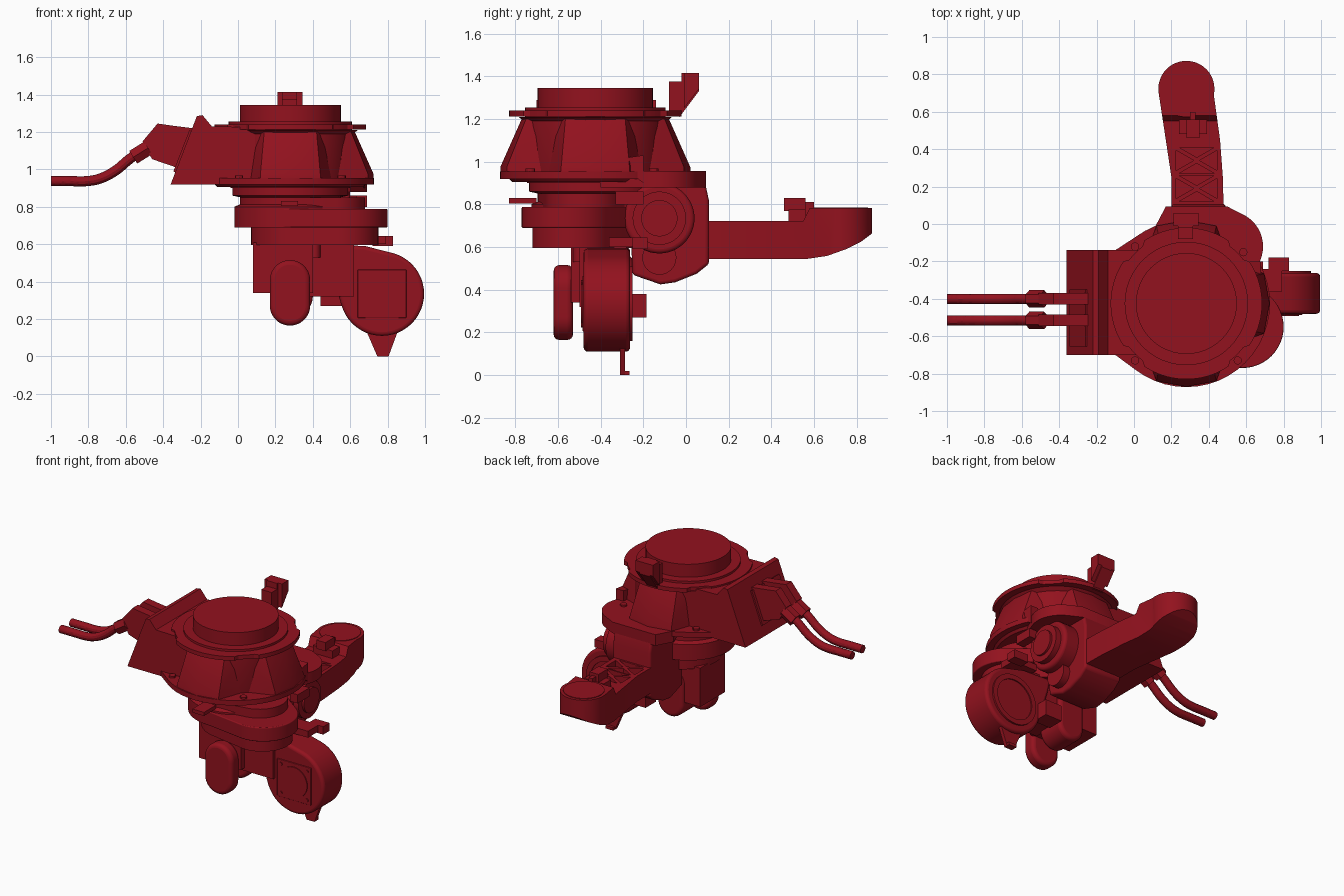
import bpy, bmesh
from math import sin, cos, pi, radians
from mathutils import Vector, Matrix
from mathutils.geometry import convex_hull_2d

if "Cube" in bpy.data.objects:
    bpy.data.objects.remove(bpy.data.objects["Cube"])

RED = bpy.data.materials.new("dark_red")
RED.diffuse_color = (0.29, 0.006, 0.013, 1)
RED.use_nodes = True
RED.node_tree.nodes["Principled BSDF"].inputs["Base Color"].default_value = RED.diffuse_color
CX, CY = 0.28, -0.425          # turret axis


def finish(name, bm, bevel=0):
    bmesh.ops.recalc_face_normals(bm, faces=bm.faces)
    me = bpy.data.meshes.new(name)
    bm.to_mesh(me)
    bm.free()
    ob = bpy.data.objects.new(name, me)
    bpy.context.collection.objects.link(ob)
    me.materials.append(RED)
    if bevel:
        m = ob.modifiers.new("bevel", 'BEVEL')
        m.width, m.segments, m.limit_method = bevel, 4, 'ANGLE'
        m.angle_limit = radians(40)
    return ob


def prism(name, pts, axis, a, b, bevel=0):
    """Extrude a 2D outline from a to b along the axis."""
    place = {'x': lambda u, v, w: (w, u, v), 'y': lambda u, v, w: (u, w, v),
             'z': lambda u, v, w: (u, v, w)}[axis]
    bm = bmesh.new()
    lo = [bm.verts.new(place(*p, a)) for p in pts]
    hi = [bm.verts.new(place(*p, b)) for p in pts]
    bm.faces.new(lo)
    bm.faces.new(hi)
    for i in range(len(pts)):
        j = (i + 1) % len(pts)
        bm.faces.new((lo[i], lo[j], hi[j], hi[i]))
    return finish(name, bm, bevel)


def box(name, x, y, z, bevel=0):
    return prism(name, [(x[0], y[0]), (x[1], y[0]), (x[1], y[1]), (x[0], y[1])], 'z', *z, bevel)


def circle(u, v, r, n=48):
    return [(u + r * cos(2 * pi * i / n), v + r * sin(2 * pi * i / n)) for i in range(n)]


def hull(*pts):
    flat = [Vector(p) for p in pts]
    return [tuple(flat[i]) for i in convex_hull_2d(flat)]


def pill(x, lo, hi, r):
    return hull(*circle(x, lo + r, r), *circle(x, hi - r, r))


def lathe(name, prof, x, y):
    bm = bmesh.new()
    n = 48
    rings = [[bm.verts.new((px, py, z)) for px, py in circle(x, y, r, n)] for r, z in prof]
    for a, b in zip(rings, rings[1:]):
        for i in range(n):
            bm.faces.new((a[i], a[(i + 1) % n], b[(i + 1) % n], b[i]))
    bm.faces.new(rings[0])
    bm.faces.new(rings[-1])
    return finish(name, bm)


def tube(name, pts, r, res=4):
    cu = bpy.data.curves.new(name, 'CURVE')
    cu.dimensions, cu.bevel_depth, cu.bevel_resolution, cu.use_fill_caps = '3D', r, res, True
    sp = cu.splines.new('BEZIER')
    sp.bezier_points.add(len(pts) - 1)
    for bp, p in zip(sp.bezier_points, pts):
        bp.co = p
        bp.handle_left_type = bp.handle_right_type = 'AUTO'
    cu.materials.append(RED)
    ob = bpy.data.objects.new(name, cu)
    bpy.context.collection.objects.link(ob)
    bpy.ops.object.select_all(action='DESELECT')
    ob.select_set(True)
    bpy.context.view_layer.objects.active = ob
    bpy.ops.object.convert(target='MESH')


def boolean(ob, cutter, op):
    m = ob.modifiers.new("cut", 'BOOLEAN')
    m.object, m.operation, m.solver = cutter, op, 'EXACT'
    bpy.context.view_layer.objects.active = ob
    bpy.ops.object.modifier_apply(modifier=m.name)
    bpy.data.objects.remove(cutter)


# Turret: core with top disc, scalloped flange, base plate
lathe("turret_core", [(.32, .9), (.335, .95), (.335, 1.19), (.36, 1.21)], CX, CY)
lathe("top_disc", [(.33, 1.2), (.33, 1.255), (.27, 1.255), (.27, 1.345)], CX, CY)
scallop = []
for i in range(96):
    a = 2 * pi * i / 96
    r = .405 if cos(4 * a) > -.8 else .385
    scallop.append((CX + r * cos(a), CY + r * sin(a)))
prism("top_flange", scallop, 'z', 1.212, 1.24)
prism("base_plate", hull(*circle(CX, CY, .447), (-.1, -.14), (-.1, -.7)), 'z', .92, .955)
lathe("base_ring", [(.39, .905), (.41, .925)], CX, CY)

# Flared gussets on the front, right and back
for label, ang in (("front", -90), ("right", 0), ("back", 90)):
    bm = bmesh.new()
    co = [(r, s * w, z) for r, w, z in ((.2, .24, .93), (.415, .16, .93), (.445, .0, .93), (.415, .16, .975),
                                        (.445, 0, .975), (.345, 0, 1.2), (.325, .14, 1.2), (.2, .2, 1.2))
          for s in (-1, 1)]
    for p in co:
        bm.verts.new(p)
    bmesh.ops.remove_doubles(bm, verts=bm.verts, dist=1e-5)
    bmesh.ops.convex_hull(bm, input=bm.verts)
    bm.transform(Matrix.Translation((CX, CY, 0)) @ Matrix.Rotation(radians(ang), 4, 'Z'))
    finish(label + "_gusset", bm)
for i, ang in enumerate((-48, 42, -132, 132)):
    a = radians(ang)
    bolt = circle(CX + .41 * cos(a), CY + .41 * sin(a), .022, 12)
    prism(f"plate_bolt_{i}", bolt, 'z', .94, .968)

# Cable entry box on the left
prism("entry_box", [(-.36, .92), (.12, .92), (.12, 1.225), (-.14, 1.23), (-.19, 1.29), (-.22, 1.285)],
      'y', -.70, -.14)
prism("connector_panel", [(-.345, .99), (-.33, .98), (-.24, 1.2), (-.26, 1.21)], 'y', -.655, -.35)

# Two connectors and their cables
for i, y in enumerate((-.4, -.515)):
    prism(f"connector_{i}", [(-.24, 1.22), (-.36, 1.235), (-.43, 1.245), (-.51, 1.15), (-.46, 1.055), (-.30, 1.0)],
          'y', y - .03, y + .03)
    tube(f"cable_nut_{i}", [(-.56, y, 1.065), (-.48, y, 1.115)], .046, 1)
    tube(f"cable_{i}", [(-1, y, .937), (-.9, y, .937), (-.8, y, .938), (-.74, y, .95), (-.66, y, .99),
                        (-.58, y, 1.055), (-.5, y, 1.11)], .027)

# Lifting bracket on the top flange
prism("lifting_bracket", [(-.08, 1.22), (-.03, 1.21), (.06, 1.33), (.06, 1.415), (-.02, 1.415),
                          (-.02, 1.375), (-.08, 1.375)], 'x', .235, .315)
prism("bracket_wings", [(-.01, 1.25), (.06, 1.34), (.06, 1.415), (-.01, 1.415)], 'x', .212, .345)

# Waist below the base
lathe("waist", [(.30, .69), (.30, .8), (.265, .815), (.265, .85), (.31, .86), (.31, .91)], CX, CY)
prism("waist_swell", hull(*circle(CX, CY, .30), *circle(.58, -.55, .22)), 'z', .69, .788, .006)
prism("waist_lower", hull(*circle(CX + .04, CY, .25), *circle(.56, -.53, .19)), 'z', .595, .70)
prism("waist_upper", hull(*circle(CX, CY, .27), *circle(.5, -.48, .18)), 'z', .78, .85)
box("front_tab", (.23, .32), (-.83, -.7), (.805, .83))
box("side_clip", (.63, .69), (-.33, -.2), (.8, .86))
prism("side_pointer", [(-.34, 1.01), (-.2, 1.03), (-.2, .9), (-.28, .96)], 'x', .62, .68)

# Gearbox and motors hanging below
box("gearbox", (.08, .40), (-.54, -.27), (.34, .61))
box("gearbox_side", (.38, .62), (-.50, -.28), (.32, .61))
prism("front_motor", pill(.278, .165, .515, .108), 'y', -.62, -.53, .025)
prism("rear_motor", pill(.30, .22, .56, .10), 'y', -.45, -.25, .025)
prism("motor_stem", circle(.41, -.50, .03, 16), 'z', .53, .62)

# Round drive housing on the lower right
house = hull(*circle(.77, .335, .225), (.46, .60), (.68, .59), (.48, .5))
prism("drive_housing", house, 'y', -.48, -.262, .02)
c = [(.64, .205), (.90, .205), (.90, .465), (.64, .465)]
prism("housing_plate", c, 'y', -.486, -.46, .004)
prism("housing_cap", circle(.77, .335, .105), 'y', -.492, -.47)
for i, (x, z) in enumerate(c):
    s = .03
    bolt = circle(x + (s if x < .77 else -s), z + (s if z < .33 else -s), .012, 10)
    prism(f"plate_screw_{i}", bolt, 'y', -.492, -.47)
ring = prism("housing_rear_ring", circle(.77, .335, .175), 'y', -.29, -.25)
boolean(ring, prism("ring_cutter", circle(.77, .335, .14), 'y', -.258, -.2), 'DIFFERENCE')
box("rear_knob", (.44, .57), (-.30, -.185), (.27, .38))
prism("bottom_fin", [(.68, .15), (.86, .15), (.805, 0), (.745, 0)], 'y', -.31, -.285)
box("fin_toe", (.745, .805), (-.30, -.265), (0, .02))
box("side_lever", (.72, .83), (-.25, -.18), (.59, .645))
box("lever_arm", (.6, .79), (-.36, -.24), (.6, .645))

# Shoulder at the back
prism("shoulder_plate", hull(*circle(.5, -.12, .19), (.11, -.02), (.17, .093), (.5, .093), (.2, -.3), (.6, -.4)),
      'z', .88, .957)
prism("shoulder_body", [(-.27, .9), (.09, .9), (.107, .82), (.107, .52), (.05, .475), (-.05, .435),
                        (-.12, .425), (-.25, .47)], 'x', .2, .49, .015)
prism("shoulder_drum", circle(-.125, .735, .165), 'x', .22, .60, .02)
prism("shoulder_cap", circle(-.125, .735, .125), 'x', .58, .64)
prism("shoulder_hub", circle(-.125, .735, .085), 'x', .62, .655)
prism("lower_pivot", circle(-.125, .55, .08, 32), 'x', .3, .54)

# Arm: plan outline intersected with side outline
end = [(.28 + .15 * cos(a), .722 + .15 * sin(a)) for a in (radians(-12 + 204 * i / 30) for i in range(31))]
arm = prism("arm", [(.20, .05), (.48, .05), (.475, .25), (.46, .45), *end, (.17, .45), (.20, .25)], 'z', .5, .8)
side = prism("arm_side_cutter", [(0, .545), (.57, .545), (.66, .558), (.75, .59), (.82, .625), (.9, .685),
                                 (.9, .782), (.58, .782), (.55, .722), (0, .722)], 'x', 0, .6)
boolean(arm, side, 'INTERSECT')
# Triangular pockets leaving crossed ribs
xl, xr = .225, .445
for y0, y1 in ((.12, .26), (.27, .41)):
    xm, ym, g = (xl + xr) / 2, (y0 + y1) / 2, .016
    for tri in ([(xl + g, y0), (xr - g, y0), (xm, ym - g)], [(xl + g, y1), (xr - g, y1), (xm, ym + g)],
                [(xl, y0 + g), (xl, y1 - g), (xm - g, ym)], [(xr, y0 + g), (xr, y1 - g), (xm + g, ym)]):
        boolean(arm, prism("pocket_cutter", tri, 'z', .68, .8), 'DIFFERENCE')
prism("arm_end_rim", circle(.28, .722, .15), 'z', .70, .782)
prism("arm_end_cap", circle(.28, .722, .13), 'z', .75, .786)
box("arm_bracket", (.24, .39), (.48, .56), (.71, .775))
box("arm_bracket_top", (.28, .35), (.46, .56), (.77, .83))
box("arm_bracket_lug", (.30, .33), (.54, .6), (.73, .81))

# Smooth the rounded sides, keep the edges sharp
bpy.ops.object.select_all(action='SELECT')
bpy.context.view_layer.objects.active = arm
bpy.ops.object.shade_smooth_by_angle(angle=radians(30))
